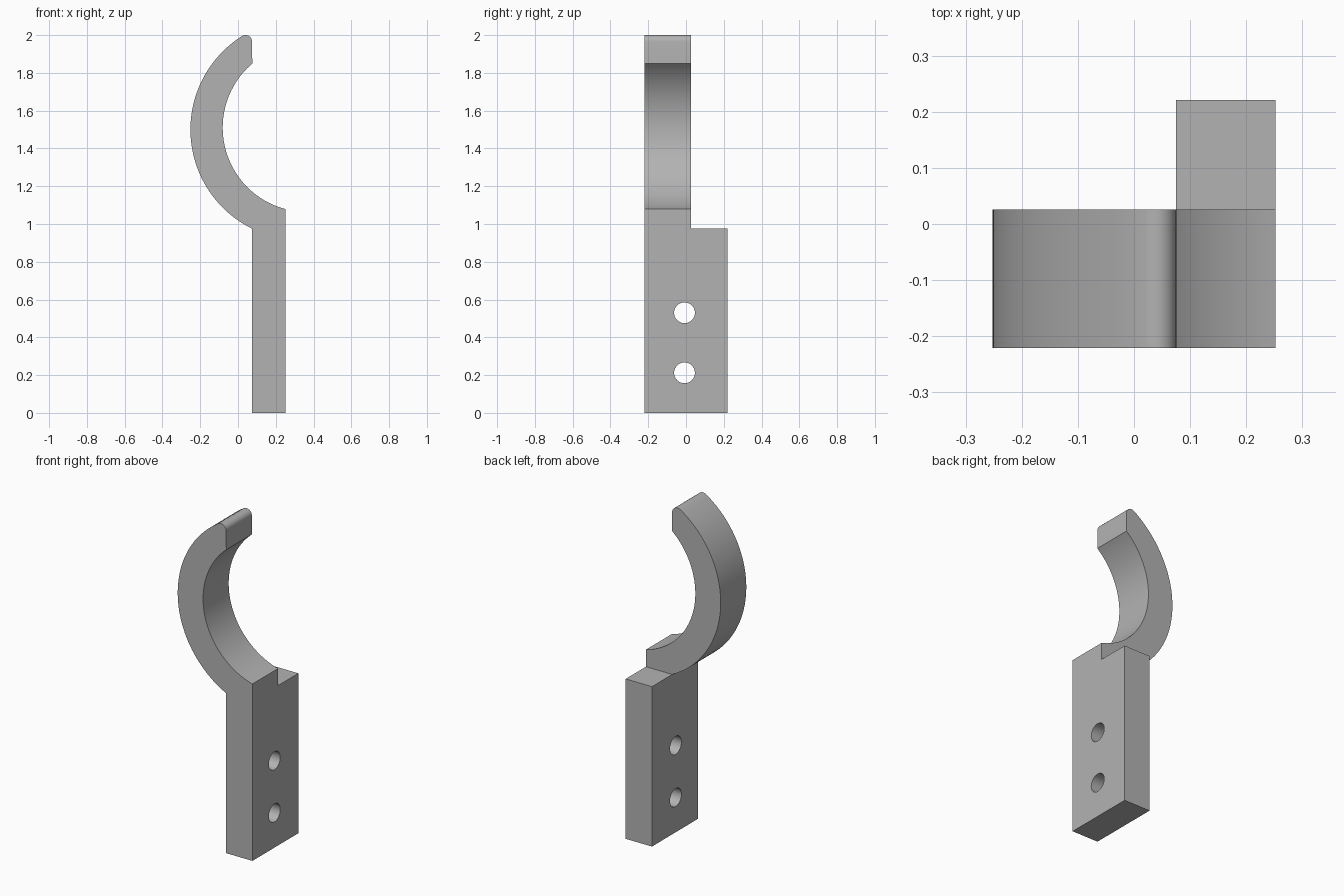
import bpy, bmesh, math
from mathutils import Matrix

if "Cube" in bpy.data.objects:
    bpy.data.objects.remove(bpy.data.objects["Cube"], do_unlink=True)

# Main dimensions
LEFT, RIGHT = 0.075, 0.252
FRONT, BACK, HOOK_BACK = -0.221, 0.221, 0.026
SHOULDER = 0.975

grey = bpy.data.materials.new("plain grey")
grey.use_nodes = True
grey.diffuse_color = (0.45, 0.45, 0.45, 1)
grey.node_tree.nodes["Principled BSDF"].inputs["Base Color"].default_value = grey.diffuse_color


def make_object(name, bm):
    bmesh.ops.recalc_face_normals(bm, faces=bm.faces)
    mesh = bpy.data.meshes.new(name)
    bm.to_mesh(mesh)
    bm.free()
    mesh.materials.append(grey)
    obj = bpy.data.objects.new(name, mesh)
    bpy.context.collection.objects.link(obj)
    return obj


def arc(cx, cz, r, start, end, steps):
    angles = [start + (end - start) * i / steps for i in range(steps + 1)]
    return [(cx + r * math.cos(a), cz + r * math.sin(a)) for a in angles]


def angle_to(cx, cz, x, z):
    return math.atan2(z - cz, x - cx) % math.tau


# Side profile: plate, outer curve, rounded tip, inner curve
outer, tip, inner = (0.333, 1.5), (0.04, 1.965), (0.365, 1.51)
tangent = angle_to(*outer, *tip)
profile = [(RIGHT, 0), (LEFT, 0)]
profile += arc(*outer, 0.585, angle_to(*outer, LEFT, SHOULDER), tangent, 48)
profile += arc(*tip, 0.035, tangent, 0, 12)[1:]
profile += arc(*inner, 0.446, angle_to(*inner, LEFT, 1.85), angle_to(*inner, RIGHT, 1.079), 48)
profile[-1] = (RIGHT, 1.079)

bm = bmesh.new()
face = bm.faces.new([bm.verts.new((x, FRONT, z)) for x, z in profile])
extruded = bmesh.ops.extrude_face_region(bm, geom=[face])["geom"]
bmesh.ops.translate(bm, vec=(0, BACK - FRONT, 0),
                    verts=[g for g in extruded if isinstance(g, bmesh.types.BMVert)])
hook = make_object("wall_hook", bm)

# Cutter that narrows the hook above the plate
cutters = []
bm = bmesh.new()
bmesh.ops.create_cube(bm, size=2, matrix=Matrix.Translation((0, HOOK_BACK + 1, SHOULDER + 1)))
cutters.append(make_object("shoulder_cutter", bm))

# Cutters for the two screw holes
for name, z in (("lower", 0.212), ("upper", 0.53)):
    bm = bmesh.new()
    bmesh.ops.create_cone(bm, cap_ends=True, segments=48, radius1=0.055, radius2=0.055, depth=1,
                          matrix=Matrix.Translation((0.16, -0.008, z)) @ Matrix.Rotation(math.pi / 2, 4, 'Y'))
    cutters.append(make_object(name + "_hole_cutter", bm))

for cutter in cutters:
    cutter.hide_render = True
    mod = hook.modifiers.new(cutter.name, 'BOOLEAN')
    mod.operation, mod.solver, mod.object = 'DIFFERENCE', 'EXACT', cutter

# Bake the cuts and remove the cutters
bpy.context.view_layer.update()
baked = bpy.data.meshes.new_from_object(hook.evaluated_get(bpy.context.evaluated_depsgraph_get()))
hook.modifiers.clear()
hook.data = baked
for cutter in cutters:
    bpy.data.objects.remove(cutter, do_unlink=True)

bpy.ops.object.select_all(action='DESELECT')
hook.select_set(True)
bpy.context.view_layer.objects.active = hook
bpy.ops.object.shade_smooth_by_angle(angle=math.radians(30))
